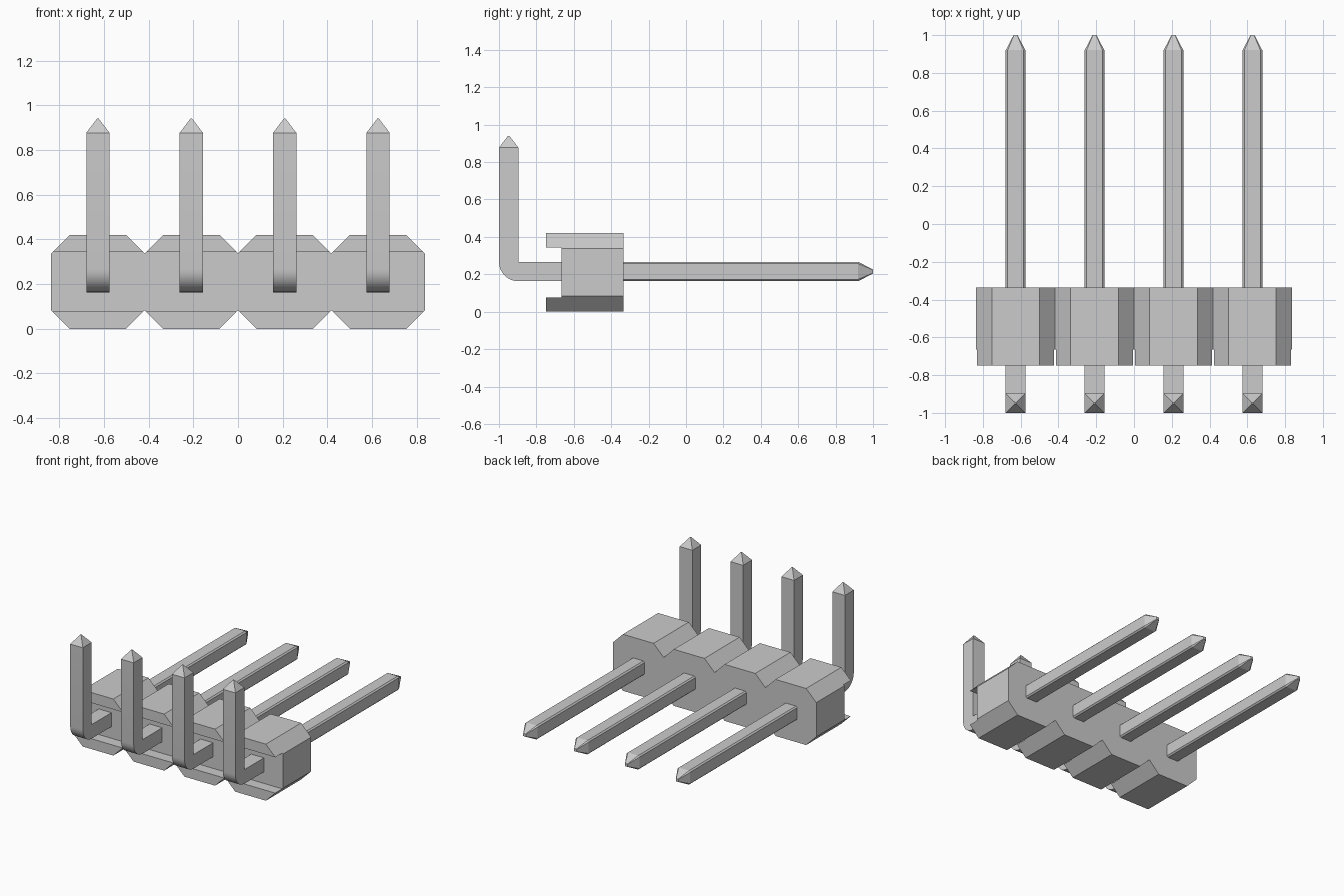
import bpy
import bmesh
import math
from mathutils import Vector

cube = bpy.data.objects.get("Cube")
if cube:
    bpy.data.objects.remove(cube, do_unlink=True)

PITCH = 0.418
HALF = PITCH / 2
HEIGHT = 0.42
CHAMFER = 0.083
PIN = 0.052            # half thickness of a pin
PIN_Z = 0.215

grey = bpy.data.materials.new("plain_grey")
grey.use_nodes = True
colour = (0.6, 0.6, 0.6, 1)
grey.diffuse_color = colour
grey.node_tree.nodes["Principled BSDF"].inputs["Base Color"].default_value = colour


def prism(bm, points, offset):
    """Extrude a closed outline; returns the far cap."""
    face = bm.faces.new([bm.verts.new(p) for p in points])
    new = bmesh.ops.extrude_face_region(bm, geom=[face])["geom"]
    cap = next(g for g in new if isinstance(g, bmesh.types.BMFace))
    bmesh.ops.translate(bm, verts=cap.verts, vec=offset)
    # Flip back the starting cap so that the solid is closed
    if len(face.link_loops if hasattr(face, "link_loops") else face.loops) and not face.edges[0].is_manifold:
        face.normal_flip()
    return cap


def taper(bm, face, offset, scale):
    """Extrude a cap into a blunt tip."""
    new = bmesh.ops.extrude_discrete_faces(bm, faces=[face])["faces"][0]
    centre = new.calc_center_median()
    for v in new.verts:
        v.co = centre + (v.co - centre) * scale + Vector(offset)


def finish(name, bm, smooth=False):
    bmesh.ops.recalc_face_normals(bm, faces=bm.faces)
    mesh = bpy.data.meshes.new(name)
    bm.to_mesh(mesh)
    bm.free()
    mesh.materials.append(grey)
    obj = bpy.data.objects.new(name, mesh)
    bpy.context.collection.objects.link(obj)
    if smooth:
        bpy.ops.object.select_all(action="DESELECT")
        obj.select_set(True)
        bpy.context.view_layer.objects.active = obj
        bpy.ops.object.shade_smooth_by_angle(angle=math.radians(25))
    return obj


def octagon(cx, cz, hw, hh, cut, y):
    quarter = [(hw, hh - cut), (hw - cut, hh)]
    pts = quarter + [(-x, z) for x, z in reversed(quarter)]
    pts += [(-x, -z) for x, z in pts]
    return [(cx + x, y, cz + z) for x, z in pts]


def housing(cx):
    # Octagonal block, with top and bottom lips pulled out of its front
    bm = bmesh.new()
    prism(bm, octagon(cx, HEIGHT / 2, HALF, HEIGHT / 2, CHAMFER, -0.665), (0, 0.33, 0))
    bm.faces.ensure_lookup_table()
    for z in (0.077, 0.343):
        front = [f for f in bm.faces if all(v.co.y < -0.6 for v in f.verts)]
        geom = front + list({e for f in front for e in f.edges}) + list({v for f in front for v in f.verts})
        bmesh.ops.bisect_plane(bm, geom=geom, plane_co=(0, 0, z), plane_no=(0, 0, 1))
    lips = [f for f in bm.faces if all(v.co.y < -0.6 for v in f.verts)
            and abs(f.calc_center_median().z - HEIGHT / 2) > 0.1]
    for lip in lips:
        new = bmesh.ops.extrude_discrete_faces(bm, faces=[lip])["faces"][0]
        bmesh.ops.translate(bm, verts=new.verts, vec=(0, -0.083, 0))
    return finish("housing", bm)


def bent_pin(cx):
    # Upright leg with a rounded outer heel, running back into the housing
    bm = bmesh.new()
    low, high, r = PIN_Z - PIN, PIN_Z + PIN, 2 * PIN
    outline = [(-0.5, low)]
    for i in range(9):
        a = math.radians(270 - i * 90 / 8)
        outline.append((-1 + r + r * math.cos(a), low + r + r * math.sin(a)))
    outline += [(-1, 0.877), (-1 + r, 0.877), (-1 + r, high), (-0.5, high)]
    prism(bm, [(cx - PIN, y, z) for y, z in outline], (2 * PIN, 0, 0))
    top = max(bm.faces, key=lambda f: f.calc_center_median().z)
    taper(bm, top, (0, 0, 0.063), 0.08)
    return finish("bent_pin", bm, smooth=True)


def straight_pin(cx):
    # Long rear contact with softened edges
    bm = bmesh.new()
    cap = prism(bm, octagon(cx, PIN_Z, PIN, PIN, 0.01, -0.5), (0, 1.42, 0))
    taper(bm, cap, (0, 0.08, 0), 0.2)
    return finish("straight_pin", bm)


for i in range(4):
    x = (i - 1.5) * PITCH
    housing(x)
    bent_pin(x)
    straight_pin(x)
